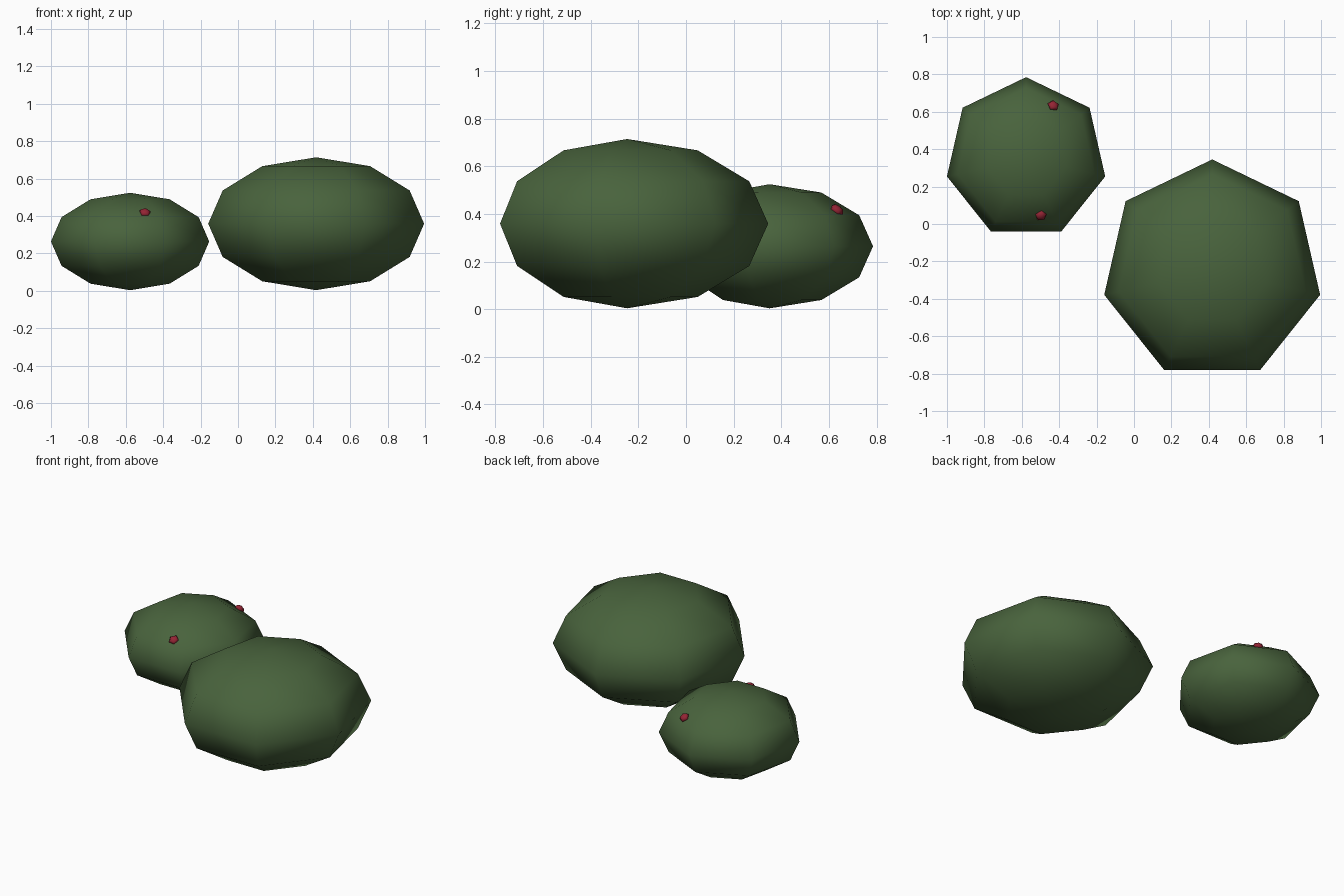
import bpy
import bmesh
import math
from mathutils import Matrix, Vector

cube = bpy.data.objects.get("Cube")
if cube:
    bpy.data.objects.remove(cube, do_unlink=True)


def make_material(name, rgb):
    mat = bpy.data.materials.new(name)
    mat.use_nodes = True
    color = (*rgb, 1.0)
    mat.diffuse_color = color
    mat.node_tree.nodes["Principled BSDF"].inputs["Base Color"].default_value = color
    return mat


def make_ball(name, mat, center, radius, height_ratio, segments, rings, normal=(0, 0, 1)):
    """Squashed low-poly ball with one corner facing the back, tilted to a normal."""
    bm = bmesh.new()
    bmesh.ops.create_uvsphere(bm, u_segments=segments, v_segments=rings, radius=radius)
    corner = max(bm.verts, key=lambda v: v.co.xy.length).co
    turn = Matrix.Rotation(math.pi / 2 - math.atan2(corner.y, corner.x), 4, "Z")
    tilt = Vector((0, 0, 1)).rotation_difference(Vector(normal)).to_matrix().to_4x4()
    squash = Matrix.Diagonal((1, 1, height_ratio, 1))
    bm.transform(tilt @ squash @ turn)
    for face in bm.faces:
        face.smooth = True
    mesh = bpy.data.meshes.new(name)
    bm.to_mesh(mesh)
    bm.free()
    mesh.materials.append(mat)
    obj = bpy.data.objects.new(name, mesh)
    obj.location = center
    bpy.context.collection.objects.link(obj)
    return obj


leaf_green = make_material("leaf green", (0.066, 0.125, 0.046))
berry_red = make_material("berry red", (0.30, 0.018, 0.035))

# Two rounded bushes
make_ball("large_bush", leaf_green, (0.418, -0.247, 0.359), 0.592, 0.6, 7, 6)
small_center = Vector((-0.577, 0.351, 0.264))
make_ball("small_bush", leaf_green, small_center, 0.434, 0.6, 7, 6)

# Berries half sunk in the small bush
for i, spot in enumerate([(-0.432, 0.633, 0.417), (-0.497, 0.045, 0.418)]):
    out = Vector(spot) - small_center
    out.z /= 0.36
    make_ball(f"berry_{i + 1}", berry_red, spot, 0.032, 0.6, 5, 4, out)
